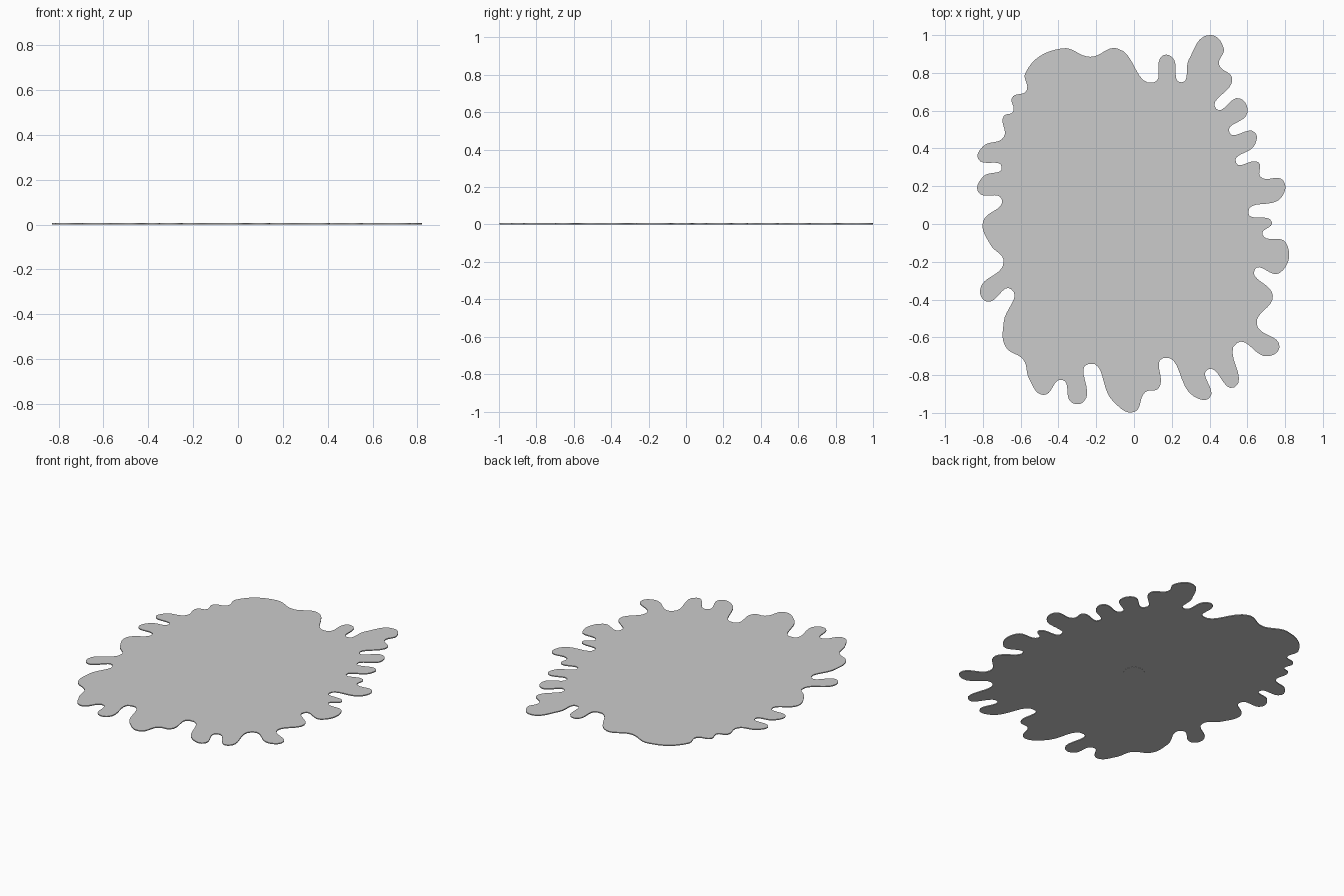
import bpy

# Outline of the splat, clockwise from the top lobe; smoothed by automatic handles
OUTLINE = [
    (.40, 1.0), (.475, .93), (.45, .845), (.52, .77), (.435, .61),
    (.56, .665), (.60, .59), (.505, .485), (.64, .485), (.64, .42),
    (.54, .325), (.66, .325), (.67, .25), (.79, .23), (.78, .14),
    (.605, .06), (.73, .01), (.68, -.055), (.805, -.10), (.77, -.26),
    (.64, -.24), (.735, -.38), (.65, -.53), (.77, -.65), (.71, -.70),
    (.545, -.63), (.53, -.865), (.39, -.77), (.40, -.92), (.32, -.915),
    (.155, -.71), (.13, -.87), (.06, -.89), (.0, -.995), (-.11, -.94),
    (-.24, -.74), (-.265, -.94), (-.33, -.945), (-.38, -.825), (-.48, -.905),
    (-.555, -.82), (-.585, -.72), (-.68, -.65), (-.69, -.52), (-.65, -.345),
    (-.78, -.41), (-.815, -.35), (-.69, -.20), (-.76, -.11), (-.80, .01),
    (-.70, .13), (-.825, .17), (-.80, .25), (-.70, .30), (-.825, .345),
    (-.80, .41), (-.69, .46), (-.69, .57), (-.64, .595), (-.645, .67),
    (-.57, .705), (-.575, .80), (-.38, .93), (-.23, .885), (-.09, .93),
    (.105, .75), (.15, .89), (.20, .885), (.25, .75), (.29, .87),
]
HEIGHT, FOOT = 0.007, 0.001

# Thin flat splat plate
curve = bpy.data.curves.new("splat_plate", "CURVE")
curve.dimensions = "2D"
curve.fill_mode = "BOTH"
curve.extrude = (HEIGHT - FOOT) / 2
curve.resolution_u = 8
spline = curve.splines.new("BEZIER")
spline.bezier_points.add(len(OUTLINE) - 1)
spline.use_cyclic_u = True
for point, (x, y) in zip(spline.bezier_points, OUTLINE):
    point.co = (x, y, 0)
    point.handle_left_type = point.handle_right_type = "AUTO"
plate = bpy.data.objects.new("splat_plate", curve)
plate.location.z = (HEIGHT + FOOT) / 2
bpy.context.collection.objects.link(plate)
bpy.context.view_layer.objects.active = plate
plate.select_set(True)
bpy.ops.object.convert(target="MESH")

# Small round foot under the middle
bpy.ops.mesh.primitive_cylinder_add(vertices=32, radius=0.06, depth=FOOT,
                                    location=(0, 0, FOOT / 2))
bpy.context.object.name = "centre_foot"
